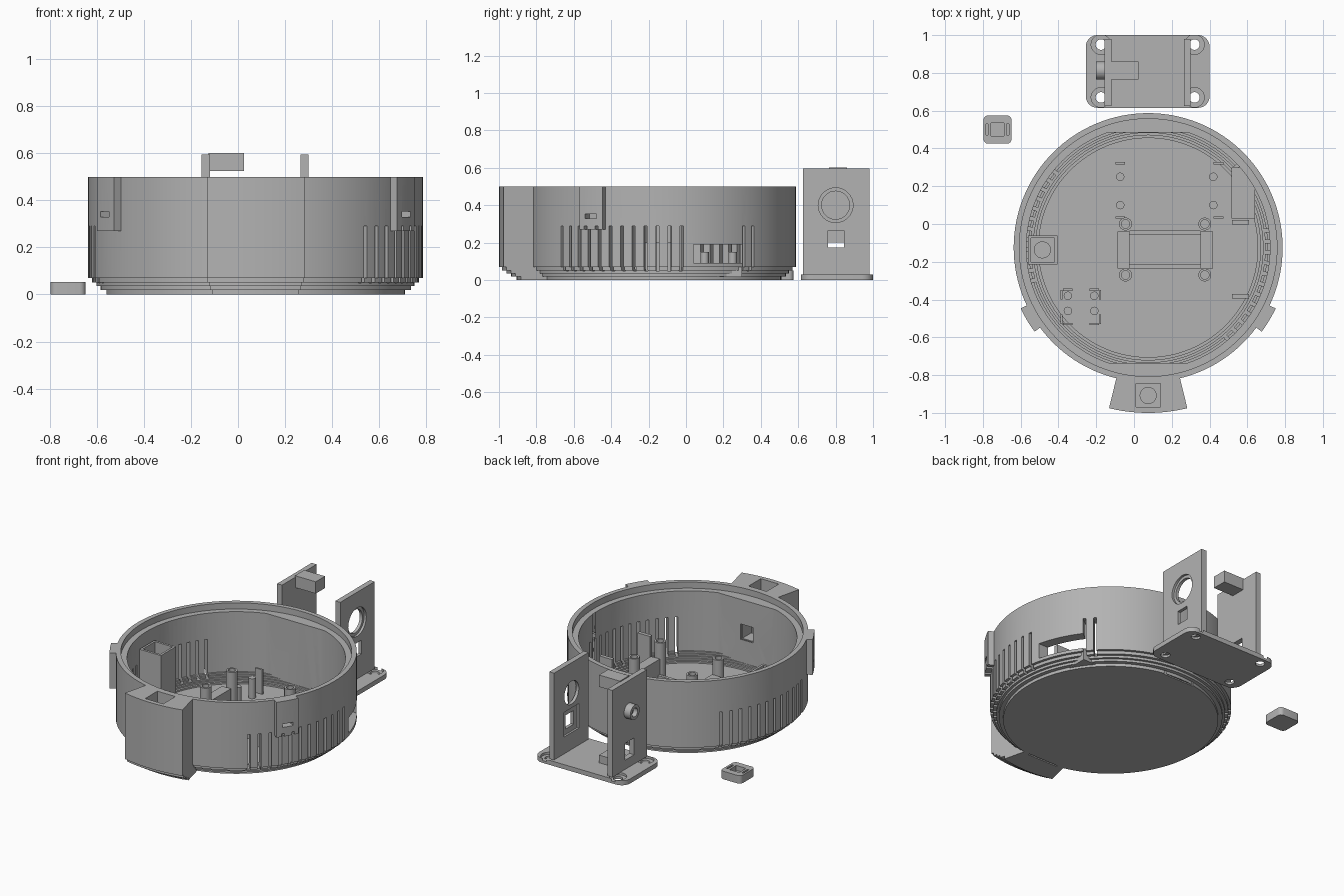
import bpy, bmesh, math
from mathutils import Matrix, Vector

if "Cube" in bpy.data.objects:
    bpy.data.objects.remove(bpy.data.objects["Cube"], do_unlink=True)

GREY = bpy.data.materials.new("plain grey")
GREY.use_nodes = True
GREY.diffuse_color = (0.45, 0.45, 0.45, 1)
GREY.node_tree.nodes["Principled BSDF"].inputs["Base Color"].default_value = (0.45, 0.45, 0.45, 1)
CX, CY = 0.075, -0.125
CENTRE = Matrix.Translation((CX, CY, 0))


def finish(name, bm):
    bmesh.ops.recalc_face_normals(bm, faces=bm.faces)
    me = bpy.data.meshes.new(name)
    bm.to_mesh(me)
    bm.free()
    me.materials.append(GREY)
    ob = bpy.data.objects.new(name, me)
    bpy.context.collection.objects.link(ob)
    return ob


def add_box(bm, x, y, z, matrix=Matrix()):
    lo, hi = Vector((x[0], y[0], z[0])), Vector((x[1], y[1], z[1]))
    m = matrix @ Matrix.Translation((lo + hi) / 2) @ Matrix.Diagonal((*(hi - lo), 1))
    bmesh.ops.create_cube(bm, size=1, matrix=m)


def add_cyl(bm, x, y, r, z0, z1, segs=32):
    bmesh.ops.create_cone(bm, cap_ends=True, segments=segs, radius1=r, radius2=r, depth=z1 - z0,
                          matrix=Matrix.Translation((x, y, (z0 + z1) / 2)))


def boxes(name, *items):
    bm = bmesh.new()
    for b in items:
        add_box(bm, *b)
    return finish(name, bm)


def cylinders(name, spots, r, z0, z1):
    bm = bmesh.new()
    for x, y in spots:
        add_cyl(bm, x, y, r, z0, z1)
    return finish(name, bm)


def x_cylinder(name, x0, x1, y, z, r):
    bm = bmesh.new()
    add_cyl(bm, 0, 0, r, x0, x1)
    bm.transform(Matrix.Translation((0, y, z)) @ Matrix.Rotation(math.pi / 2, 4, 'Y'))
    return finish(name, bm)


def lathe(name, profile, start=0, sweep=360, steps=128):
    # closed profile swept about the bowl axis, either fully or as a capped sector
    bm = bmesh.new()
    verts = [bm.verts.new((r, 0, z)) for r, z in profile]
    if sweep == 360:
        geom = [bm.edges.new(p) for p in zip(verts, verts[1:])]
    else:
        geom = [bm.faces.new(verts)]
    bmesh.ops.spin(bm, geom=geom, axis=(0, 0, 1), cent=(0, 0, 0), angle=math.radians(sweep), steps=steps)
    bmesh.ops.remove_doubles(bm, verts=bm.verts, dist=1e-5)
    bm.transform(CENTRE @ Matrix.Rotation(math.radians(start), 4, 'Z'))
    return finish(name, bm)


def combine(ob, tool, op='DIFFERENCE'):
    mod = ob.modifiers.new("cut", 'BOOLEAN')
    mod.object, mod.operation, mod.solver = tool, op, 'EXACT'
    deps = bpy.context.evaluated_depsgraph_get()
    me = bpy.data.meshes.new_from_object(ob.evaluated_get(deps))
    ob.modifiers.clear()
    ob.data = me
    bpy.data.objects.remove(tool, do_unlink=True)


def stairs(levels, inner, top):
    # stepped profile from (radius, start height) pairs
    pts = [(inner, levels[0][1])]
    for i, (r, z) in enumerate(levels):
        pts += [(r, z), (r, levels[i + 1][1] if i + 1 < len(levels) else top)]
    return pts + [(inner, top)]


def rounded_slab(name, x, y, z, r):
    bm = bmesh.new()
    add_box(bm, x, y, z)
    edges = [e for e in bm.edges if abs(e.verts[0].co.z - e.verts[1].co.z) > 0.01]
    bmesh.ops.bevel(bm, geom=edges, offset=r, segments=6, profile=0.5, affect='EDGES')
    return finish(name, bm)


# Bowl body with stepped foot, front block and side clips
bowl = lathe("bowl", stairs([(.635, 0), (.66, .02), (.676, .035), (.695, .05), (.712, .07)], 0, .5))
block = stairs([(.78, 0), (.81, .02), (.835, .035), (.86, .05), (.875, .07)], .6, .5)
combine(bowl, lathe("front_block", block, -90 - 13.7, 27.4, 12), 'UNION')
for a in (211, -31):
    combine(bowl, lathe("clip", stairs([(.748, .27)], .67, .5), a - 5.5, 11, 4), 'UNION')

# Hollow inside, with two flat walls and a rim ledge
cavity = lathe("cavity", stairs([(.58, .02), (.595, .03), (.608, .04), (.62, .05), (.632, .06), (.645, .07)], 0, .55))
combine(cavity, boxes("flats", ((-1, 1), (CY - .61, CY + .61), (-.1, .7))), 'INTERSECT')
combine(bowl, cavity)
combine(bowl, lathe("rim_ledge", stairs([(.682, .46)], 0, .6)))

# Ventilation slots, clip slots
bm = bmesh.new()
for a in [-49 + 5.2 * i for i in range(12)] + [37.5, 42.5] + [141 + 5 * i for i in range(12)]:
    add_box(bm, (.57, .8), (-.009, .009), (.048, .29), CENTRE @ Matrix.Rotation(math.radians(a), 4, 'Z'))
for a in (211, -31):
    add_box(bm, (.7, .8), (-.035, .035), (.33, .352), CENTRE @ Matrix.Rotation(math.radians(a), 4, 'Z'))
combine(bowl, finish("slots", bm))

# Side port, front pocket with window, thin slits behind the flats
combine(bowl, boxes("port", ((.5, .85), (.04, .3), (.09, .19))))
combine(bowl, boxes("pocket", ((.01, .14), (-.97, -.845), (.12, .6))))
combine(bowl, boxes("window", ((.03, .12), (-.9, -.7), (.2, .3))))
combine(bowl, boxes("slits", *[((CX - .11, CX + .11), (CY + s * .622 - .005, CY + s * .622 + .005), (-.1, .45))
                               for s in (1, -1)]))

# Magnet bosses and the inner square holder
cylinders("pocket_boss", [(.075, -.908)], .045, .11, .13)
holder = boxes("square_holder", ((-.56, -.405), (-.215, -.06), (.02, .38)))
combine(holder, boxes("holder_hole", ((-.546, -.42), (-.2, -.075), (.12, .5))))
cylinders("holder_boss", [(-.485, -.137)], .045, .11, .13)

# Tall standoffs with screw holes, joined by rails
spots = [(x, y) for x in (-.045, .375) for y in (0, -.27)]
standoffs = cylinders("standoffs", spots, .034, .015, .3)
combine(standoffs, cylinders("screw_holes", spots, .022, .15, .4))
boxes("end_bars", *[((x - .032, x + .032), (-.235, -.04), (.015, .2)) for x in (-.055, .385)])
boxes("rails", *[((-.023, .353), (y - .01, y + .01), (.015, .1)) for y in (-.045, -.225)])

# Locating pins and board clips on the floor
cylinders("pins", [(x, y) for x in (-.073, .42) for y in (.25, .1)]
          + [(x, y) for x in (-.35, -.21) for y in (-.38, -.46)], .022, .015, .15)
boxes("board_ribs", *[((x - .026, x + .026), (y - .006, y + .006), (.015, .18))
                      for x in (-.073, .448) for y in (.322, .035)])
boxes("corner_clips", *[((x - .025, x + .025), (y - .006, y + .006), (.015, .15))
                        for x in (-.35, -.21) for y in (-.348, -.53)],
      *[((x - .006, x + .006), (y - .025, y + .025), (.015, .15))
        for x in (-.384, -.18) for y in (-.375, -.505)])
boxes("wall_ribs", *[((.52, .61), (y - .012, y + .012), (.015, .25)) for y in (.01, -.383)])
boxes("port_shelf", ((.515, .64), (.03, .3), (.015, .09)))

# Bracket base with counterbored corner holes
base = rounded_slab("bracket_base", (-.255, .4), (.615, 1), (0, .03), .06)
spots = [(x, y) for x in (-.175, .32) for y in (.67, .95)]
combine(base, cylinders("holes", spots, .028, -.1, .1))
combine(base, cylinders("counterbores", spots, .052, .015, .1))

# Bracket uprights with round and square openings
right_plate = boxes("bracket_left_plate", ((.265, .3), (.625, .98), (.028, .595)))
combine(right_plate, x_cylinder("round_hole", .2, .4, .8, .4, .075))
combine(right_plate, x_cylinder("round_recess", .285, .4, .8, .4, .093))
combine(right_plate, boxes("square_hole", ((.2, .4), (.76, .845), (.175, .265))))
combine(right_plate, boxes("square_recess", ((.2, .278), (.725, .88), (.14, .3))))
left_plate = boxes("bracket_right_plate", ((-.155, -.12), (.625, .98), (.028, .595)))
combine(left_plate, boxes("square_hole", ((-.2, -.1), (.755, .85), (.09, .2))))
knob = x_cylinder("ring_knob", -.2, -.15, .812, .4, .048)
combine(knob, x_cylinder("knob_hole", -.3, -.17, .812, .4, .028))
boxes("bracket_blocks", ((-.125, .025), (.765, .86), (.525, .602)), ((-.125, .025), (.765, .86), (.028, .08)))

# Small loose cap with a square recess and notched rim
cap = rounded_slab("small_cap", (-.797, -.648), (.425, .575), (0, .052), .025)
combine(cap, boxes("cap_recess", ((-.758, -.688), (.465, .535), (.02, .1))))
combine(cap, boxes("cap_notches", *[((x - .006, x + .006), (.47, .53), (.04, .1)) for x in (-.778, -.668)]))

# Smooth the round walls, keep the edges crisp
bpy.ops.object.select_all(action='DESELECT')
for ob in bpy.context.collection.objects:
    if ob.type == 'MESH' and GREY.name in ob.data.materials:
        ob.select_set(True)
        bpy.context.view_layer.objects.active = ob
bpy.ops.object.shade_smooth_by_angle(angle=math.radians(30))
